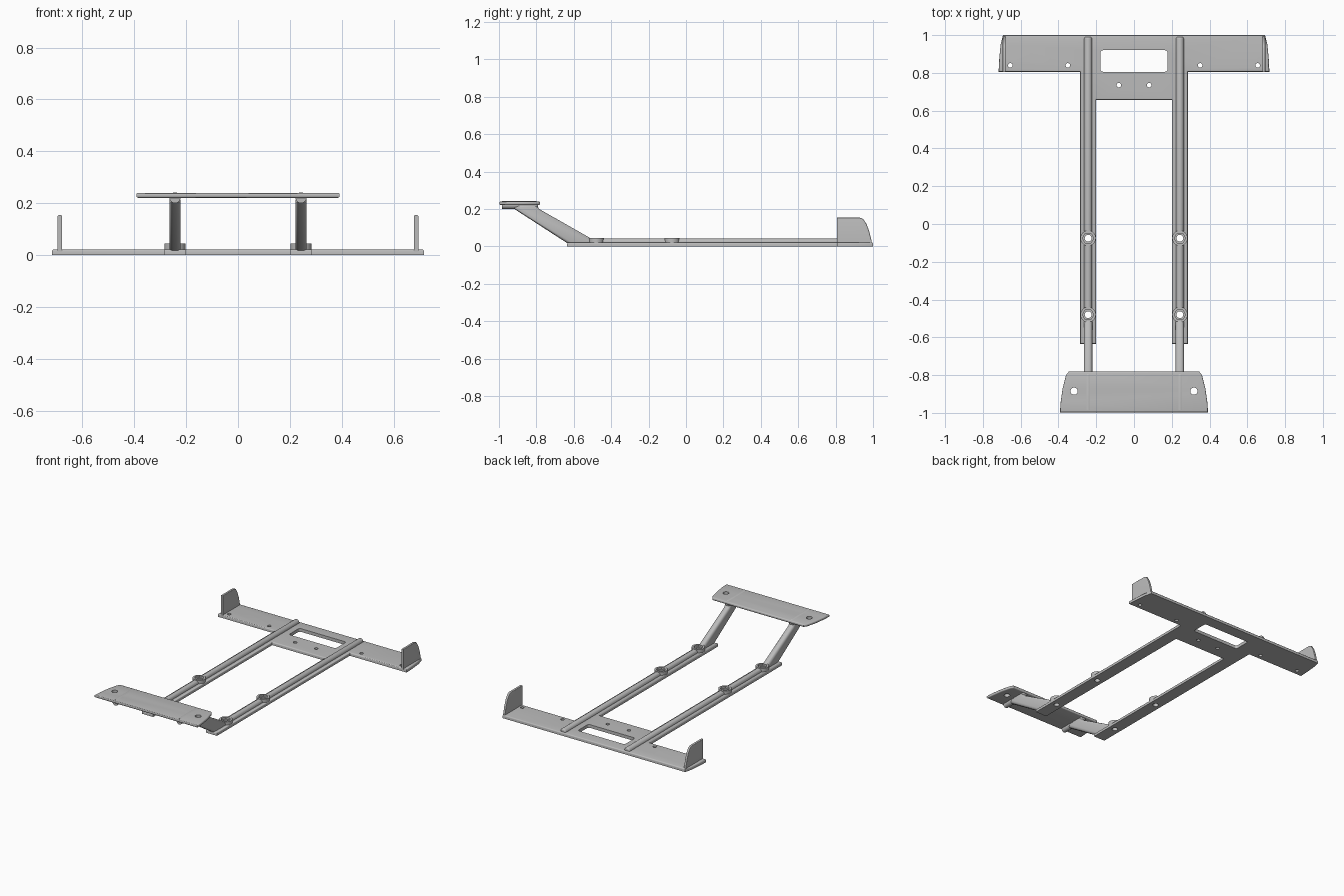
import bpy, bmesh, math
from mathutils import Matrix, Vector

cube = bpy.data.objects.get("Cube")
if cube:
    bpy.data.objects.remove(cube, do_unlink=True)

grey = bpy.data.materials.new("light grey plastic")
grey.use_nodes = True
grey.diffuse_color = (0.5, 0.5, 0.5, 1)
grey.node_tree.nodes["Principled BSDF"].inputs["Base Color"].default_value = (0.5, 0.5, 0.5, 1)

# Upright axes: profile u, v plus depth mapped into the model
FLAT = Matrix.Identity(4)
SIDE = Matrix(((0, 0, 1, 0), (1, 0, 0, 0), (0, 1, 0, 0), (0, 0, 0, 1)))  # u=y, v=z, depth=x
RAIL_X = 0.243


def finish(name, bm):
    bmesh.ops.recalc_face_normals(bm, faces=bm.faces)
    mesh = bpy.data.meshes.new(name)
    bm.to_mesh(mesh)
    bm.free()
    mesh.materials.append(grey)
    obj = bpy.data.objects.new(name, mesh)
    bpy.context.collection.objects.link(obj)
    return obj


def add_prism(bm, outline, low, high, axes=FLAT, corner=0):
    """Extrude an outline, optionally with rounded corners."""
    tmp = bmesh.new()
    face = tmp.faces.new([tmp.verts.new((u, v, low)) for u, v in outline])
    if corner:
        bmesh.ops.bevel(tmp, geom=tmp.verts[:], offset=corner, segments=4,
                        profile=0.5, affect='VERTICES')
    out = bmesh.ops.extrude_face_region(tmp, geom=tmp.faces[:])
    bmesh.ops.translate(tmp, vec=(0, 0, high - low),
                        verts=[g for g in out["geom"] if isinstance(g, bmesh.types.BMVert)])
    bmesh.ops.transform(tmp, matrix=axes, verts=tmp.verts)
    part = bpy.data.meshes.new("part")
    tmp.to_mesh(part)
    tmp.free()
    bm.from_mesh(part)
    bpy.data.meshes.remove(part)


def soften(bm, width, test):
    """Round the rim edges picked by a test on both end points."""
    bmesh.ops.recalc_face_normals(bm, faces=bm.faces)
    edges = [e for e in bm.edges if all(test(v.co) for v in e.verts)]
    bmesh.ops.bevel(bm, geom=edges, offset=width, segments=3, profile=0.5,
                    affect='EDGES', clamp_overlap=True)


def circle(x, y, r, n=24, turn=0.0):
    return [(x + r * math.cos(turn + math.tau * i / n),
             y + r * math.sin(turn + math.tau * i / n)) for i in range(n)]


def mirrored(half):
    return half + [(-x, y) for x, y in reversed(half)]


def cut(obj, *cutters):
    for cutter in cutters:
        mod = obj.modifiers.new("cut", 'BOOLEAN')
        mod.operation, mod.solver, mod.object = 'DIFFERENCE', 'EXACT', cutter
        bpy.context.view_layer.objects.active = obj
        bpy.ops.object.modifier_apply(modifier=mod.name)


parts = []
BOSSES = [(s * RAIL_X, y) for s in (-1, 1) for y in (-0.075, -0.48)]

# Cutters for screw holes, nut pockets and the window
bm = bmesh.new()
for s in (-1, 1):
    for x, y, r in ((0.655, 0.84, 0.012), (0.35, 0.84, 0.012),
                    (0.08, 0.735, 0.012), (0.317, -0.885, 0.019)):
        add_prism(bm, circle(s * x, y, r), -0.1, 0.4)
for x, y in BOSSES:
    add_prism(bm, circle(x, y, 0.018), -0.1, 0.4)
add_prism(bm, [(-0.178, 0.806), (0.178, 0.806), (0.178, 0.92), (-0.178, 0.92)],
          -0.1, 0.4, corner=0.014)
holes = finish("hole_cutter", bm)
bm = bmesh.new()
for x, y in BOSSES:
    add_prism(bm, circle(x, y, 0.03, 6), 0.032, 0.1)
pockets = finish("pocket_cutter", bm)

# Base: rear wing, crossbar and two long rails in one flat plate
half = [(0.694, 1.0), (0.706, 0.95), (0.713, 0.88), (0.717, 0.806), (0.285, 0.806),
        (0.285, -0.635), (0.2, -0.635), (0.2, 0.657)]
bm = bmesh.new()
add_prism(bm, mirrored(half), 0, 0.022)
soften(bm, 0.008, lambda c: c.z > 0.02)
base = finish("base_plate", bm)
cut(base, holes)
parts.append(base)

# Raised front plate
bm = bmesh.new()
half = [(0.392, -0.997), (0.388, -0.94), (0.378, -0.87), (0.36, -0.8), (0.345, -0.781)]
add_prism(bm, mirrored(half), 0.221, 0.24)
soften(bm, 0.007, lambda c: c.z > 0.23)
soften(bm, 0.007, lambda c: c.z < 0.222)
plate = finish("front_plate", bm)
cut(plate, holes)
parts.append(plate)


def rod(name, x, y0, y1, z, r):
    """Round rib along y with softened ends."""
    bm = bmesh.new()
    place = Matrix.Translation((x, (y0 + y1) / 2, z)) @ Matrix.Rotation(math.pi / 2, 4, 'X')
    bmesh.ops.create_cone(bm, cap_ends=True, segments=24, radius1=r, radius2=r,
                          depth=y1 - y0, matrix=place)
    soften(bm, r * 0.5, lambda c: c.y > y1 - 0.001)
    return finish(name, bm)


for s, side in ((-1, "right"), (1, "left")):
    x = s * RAIL_X
    # Stiffening rib on each rail and under the front plate
    rib = rod(side + "_rail_rib", x, -0.55, 0.99, 0.022, 0.021)
    cut(rib, holes, pockets)
    parts.append(rib)
    parts.append(rod(side + "_plate_rib", x, -0.985, -0.79, 0.221, 0.021))

    # Slanted arm
    bm = bmesh.new()
    add_prism(bm, [(-0.925, 0.205), (-0.9, 0.225), (-0.8, 0.225), (-0.785, 0.2),
                   (-0.5, 0.038), (-0.5, 0.008), (-0.62, 0.008)],
              x - 0.022, x + 0.022, SIDE)
    soften(bm, 0.016, lambda c: c.x > x + 0.021)
    soften(bm, 0.016, lambda c: c.x < x - 0.021)
    parts.append(finish(side + "_slanted_arm", bm))

    # Upright end fin on the wing
    bm = bmesh.new()
    add_prism(bm, [(0.806, 0.005), (0.806, 0.154), (0.93, 0.154), (0.948, 0.146),
                   (0.966, 0.118), (0.98, 0.08), (0.99, 0.04), (0.995, 0.005)],
              s * 0.687 - 0.008, s * 0.687 + 0.008, SIDE)
    soften(bm, 0.005, lambda c: c.x > s * 0.687 and c.z > 0.01)
    soften(bm, 0.005, lambda c: c.x < s * 0.687 and c.z > 0.01)
    parts.append(finish(side + "_end_fin", bm))

# Screw bosses with hexagonal nut pockets
for i, (x, y) in enumerate(BOSSES):
    bm = bmesh.new()
    add_prism(bm, circle(x, y, 0.041, 32), 0.004, 0.045)
    boss = finish("screw_boss_%d" % (i + 1), bm)
    cut(boss, holes, pockets)
    parts.append(boss)

# The slanted arms leave the front bosses' holes open
for obj in parts:
    if "arm" in obj.name:
        cut(obj, holes, pockets)

bpy.data.objects.remove(holes, do_unlink=True)
bpy.data.objects.remove(pockets, do_unlink=True)

bpy.ops.object.select_all(action='DESELECT')
for obj in parts:
    obj.select_set(True)
bpy.context.view_layer.objects.active = base
bpy.ops.object.shade_smooth_by_angle(angle=math.radians(35))
